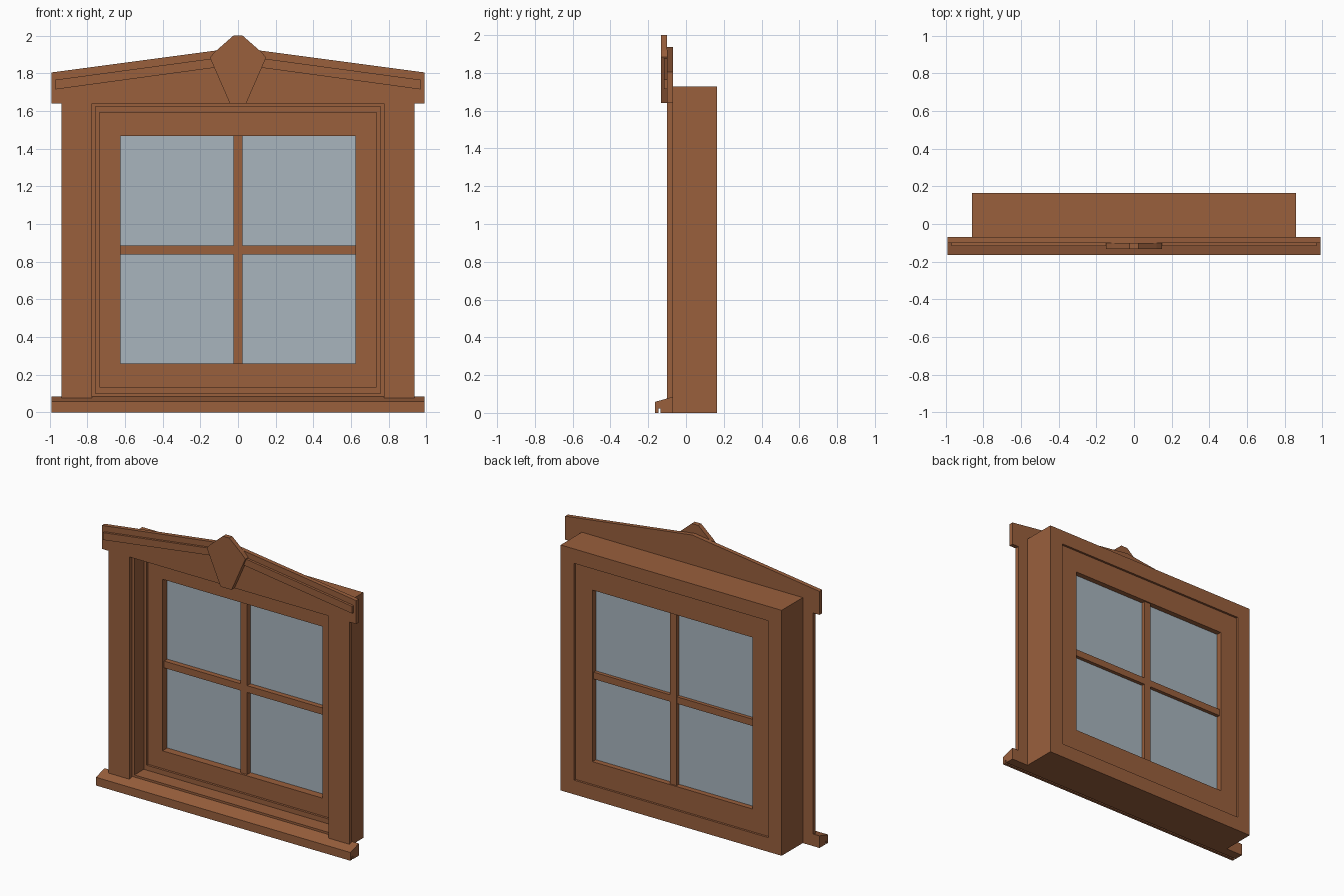
import bpy, bmesh

if "Cube" in bpy.data.objects:
    bpy.data.objects.remove(bpy.data.objects["Cube"])

def material(name, rgb):
    m = bpy.data.materials.new(name)
    m.diffuse_color = (*rgb, 1)
    m.use_nodes = True
    m.node_tree.nodes["Principled BSDF"].inputs["Base Color"].default_value = m.diffuse_color
    return m

WOOD = material("brown wood", (0.32, 0.115, 0.046))
GLASS = material("grey blue glass", (0.392, 0.462, 0.515))

def prism(name, pts, lo, hi, axis="y", mat=WOOD):
    """Extrude a flat profile: (x, z) along y, or (y, z) along x."""
    def place(p, d):
        return (p[0], d, p[1]) if axis == "y" else (d, p[0], p[1])
    bm = bmesh.new()
    a = [bm.verts.new(place(p, lo)) for p in pts]
    b = [bm.verts.new(place(p, hi)) for p in pts]
    bm.faces.new(a)
    bm.faces.new(b[::-1])
    n = len(pts)
    for i in range(n):
        j = (i + 1) % n
        bm.faces.new((a[i], b[i], b[j], a[j]))
    return finish(name, bm, mat)

def finish(name, bm, mat):
    bmesh.ops.recalc_face_normals(bm, faces=bm.faces)
    me = bpy.data.meshes.new(name)
    bm.to_mesh(me)
    bm.free()
    me.materials.append(mat)
    ob = bpy.data.objects.new(name, me)
    bpy.context.collection.objects.link(ob)
    return ob

def rect(x0, x1, z0, z1):
    return [(x0, z0), (x1, z0), (x1, z1), (x0, z1)]

def ring(name, outer, inner, y0, y1):
    """Rectangular frame; outer and inner are (half width, z0, z1)."""
    bm = bmesh.new()
    loops = []
    for (w, z0, z1), y in ((outer, y0), (inner, y0), (inner, y1), (outer, y1)):
        loops.append([bm.verts.new((x, y, z)) for x, z in rect(-w, w, z0, z1)])
    for k in range(4):
        p, q = loops[k], loops[(k + 1) % 4]
        for i in range(4):
            j = (i + 1) % 4
            bm.faces.new((p[i], p[j], q[j], q[i]))
    return finish(name, bm, WOOD)

# Deep box frame, inner stop and sash
JAMB = (0.757, 0.10, 1.625)
STOP = (0.735, 0.135, 1.592)
OPENING = (0.623, 0.26, 1.467)
ring("box_frame", (0.86, 0, 1.727), JAMB, -0.07, 0.165)
ring("stop_bead", JAMB, STOP, 0.034, 0.05)
ring("sash", JAMB, OPENING, 0.05, 0.15)

# Glass and crossing glazing bars
prism("glass_pane", rect(-0.623, 0.623, 0.26, 1.467), 0.103, 0.113, mat=GLASS)
prism("vertical_bar", rect(-0.025, 0.025, 0.26, 1.467), 0.065, 0.14)
for s, name in ((-1, "left"), (1, "right")):
    x0, x1 = sorted((s * 0.025, s * 0.623))
    prism("horizontal_bar_" + name, rect(x0, x1, 0.837, 0.885), 0.067, 0.138)

# Side casings and raised strips on the pediment
for s, name in ((-1, "left"), (1, "right")):
    x0, x1 = sorted((s * 0.775, s * 0.938))
    prism("casing_" + name, rect(x0, x1, 0.06, 1.64), -0.10, -0.07)
    strip = [(0.97, 1.715), (0.97, 1.766), (0.135, 1.879), (0.12, 1.831)]
    prism("pediment_strip_" + name, [(s * x, z) for x, z in strip], -0.117, -0.10)

# Pediment head and keystone
prism("pediment", [(-0.99, 1.64), (0.99, 1.64), (0.99, 1.805),
                   (0, 1.937), (-0.99, 1.805)], -0.10, -0.07)
half = [(0.043, 1.64), (0.15, 1.885), (0.12, 1.917), (0.025, 2.0)]
prism("keystone", half + [(-x, z) for x, z in half[::-1]], -0.133, -0.10)

# Sloped sill with a drip groove underneath
prism("sill", [(-0.165, 0), (-0.165, 0.058), (-0.07, 0.085), (-0.07, 0),
               (-0.135, 0), (-0.135, 0.022), (-0.146, 0.022), (-0.146, 0)],
      -0.99, 0.99, axis="x")
